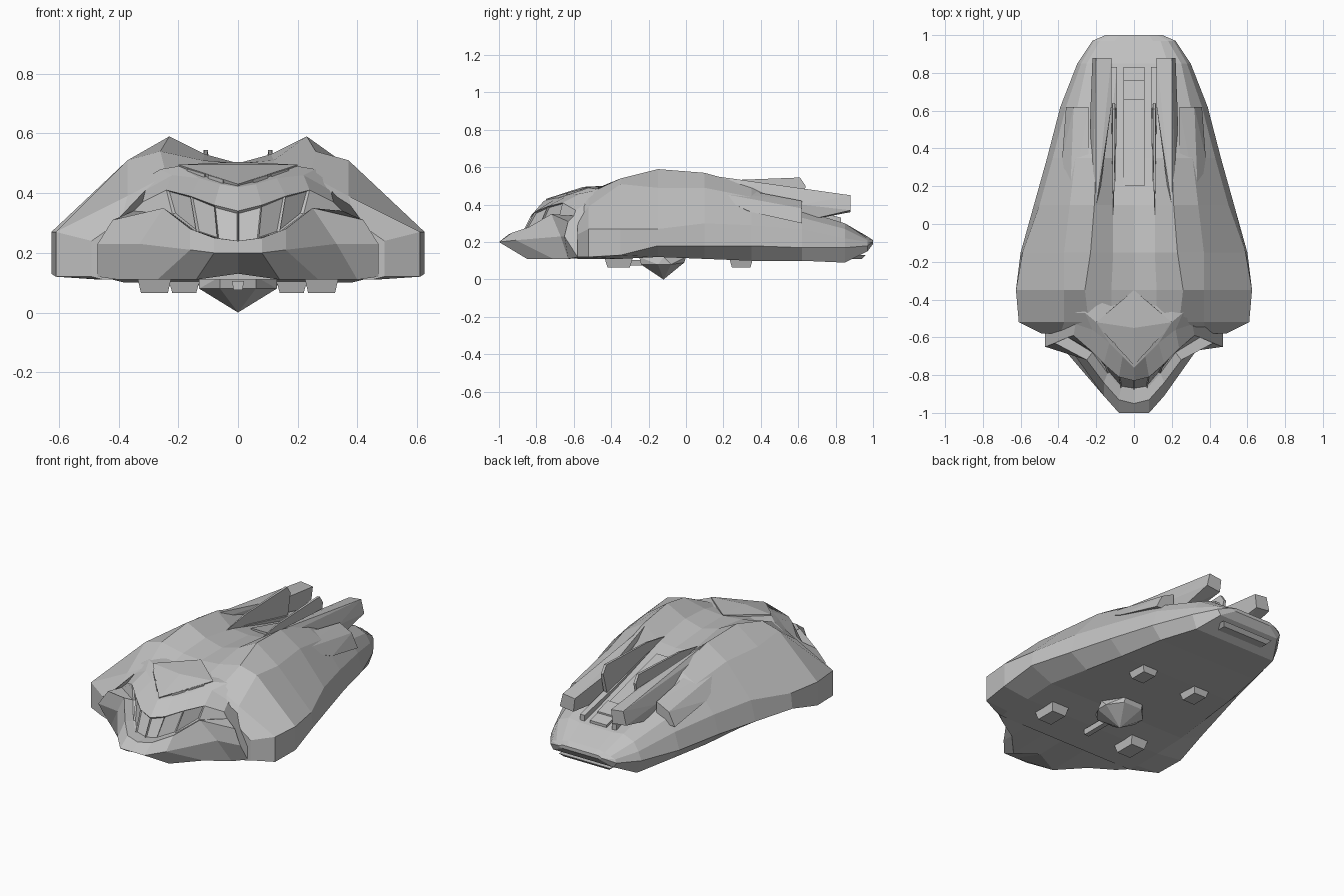
import bpy
import bmesh
from mathutils import Vector

default_cube = bpy.data.objects.get("Cube")
if default_cube:
    bpy.data.objects.remove(default_cube, do_unlink=True)

# One plain grey hull material
GREY = (0.53, 0.53, 0.53, 1.0)
hull_grey = bpy.data.materials.new("hull_grey")
hull_grey.use_nodes = True
hull_grey.diffuse_color = GREY
for node in hull_grey.node_tree.nodes:
    if node.type == "BSDF_PRINCIPLED":
        node.inputs["Base Color"].default_value = GREY
        node.inputs["Roughness"].default_value = 0.8


def finish(name, bm):
    """Turn a bmesh into a flat shaded object."""
    bmesh.ops.recalc_face_normals(bm, faces=bm.faces[:])
    mesh = bpy.data.meshes.new(name)
    bm.to_mesh(mesh)
    bm.free()
    mesh.materials.append(hull_grey)
    obj = bpy.data.objects.new(name, mesh)
    bpy.context.collection.objects.link(obj)
    return obj


def point(x, y, z):
    """Coordinates are given in hundredths of a unit."""
    return Vector((x, y, z)) / 100


def solid(name, points, mirror=True):
    """Convex faceted part, optionally repeated on the other side."""
    bm = bmesh.new()
    verts = [bm.verts.new(point(*p)) for p in points]
    result = bmesh.ops.convex_hull(bm, input=verts)
    loose = {v for v in result["geom_interior"] + result["geom_unused"]
             if isinstance(v, bmesh.types.BMVert) and not v.link_faces}
    bmesh.ops.delete(bm, geom=list(loose), context="VERTS")
    obj = finish(name, bm)
    if mirror:
        obj.modifiers.new("Mirror", "MIRROR")
    return obj


def block(name, x, y, z_bottom, z_top, size_bottom, size_top, mirror=True):
    """Tapered block from two half-size rectangles."""
    corners = []
    for z, (half_x, half_y) in ((z_bottom, size_bottom), (z_top, size_top)):
        for side in (-1, 1):
            for end in (-1, 1):
                corners.append((x + side * half_x, y + end * half_y, z))
    return solid(name, corners, mirror)


def bridge(bm, row_a, row_b, closed):
    """Quads between two rows of vertices."""
    count = len(row_a)
    faces = []
    for i in range(count if closed else count - 1):
        j = (i + 1) % count
        faces.append(bm.faces.new((row_a[i], row_a[j], row_b[j], row_b[i])))
    return faces


# Main shell: half sections from spine to keel, lofted from front to back
# station: spine height, then channel, ridge, shoulder, flank, chine, belly
shell_sections = {
    -58: (42, (12, 43), (24, 41), (39, 31), (49, 24), (49, 12), (45, 11)),
    -52: (46, (12, 47), (24, 46), (37, 39), (61, 27), (61, 12), (46, 11)),
    -35: (50, (12, 51), (26, 54), (37, 51), (62.5, 27), (62.5, 13), (46, 11)),
    -15: (50, (11, 53), (23, 59), (37, 49), (59, 27), (60, 18), (46, 12)),
    10: (48, (11, 49), (21, 57), (34, 49), (50, 30), (53, 18), (42, 11)),
    35: (42, (11, 42), (20, 50), (31, 44), (43, 29), (46, 18), (38, 10)),
    62: (35, (11, 35), (20, 37), (30, 33), (36, 27), (39, 17), (33, 10)),
    85: (29, (11, 29), (18, 30), (25, 27), (28, 22), (30, 17), (27, 9)),
    97: (23, (10, 23), (14, 22), (18, 21), (21, 20), (22, 18), (20, 15)),
    100: (21, (8, 21), (10, 21), (12, 21), (14, 20), (15, 20), (12, 19)),
}
bm = bmesh.new()
rings = []
for y, (spine, *side) in shell_sections.items():
    keel = side[-1][1]
    ring = [(0, y, spine)] + [(x, y, z) for x, z in side] + [(0, y, keel)]
    ring += [(-x, y, z) for x, z in reversed(side)]
    rings.append([bm.verts.new(point(*p)) for p in ring])
for ring_a, ring_b in zip(rings, rings[1:]):
    bridge(bm, ring_a, ring_b, True)
bm.faces.new(rings[0])
bm.faces.new(rings[-1])
finish("main_shell", bm)

# Head: half contours stacked from belly to hood, then closed inside the shell
head_contours = [
    [(0, -79, 13), (14, -85, 11), (27, -71, 11), (40, -63, 11), (47, -58, 12)],
    [(0, -100, 20), (8, -100, 20), (16, -91, 21), (33, -67, 23), (47, -65, 23)],
    [(0, -95, 24), (8, -93, 25), (16, -84, 28), (25, -72, 35), (42, -63, 31)],
    [(0, -88, 24), (7, -87, 25), (14, -79, 27), (22, -68, 33), (35, -60, 34)],
    [(0, -83, 34), (8, -81, 36), (16, -74, 39), (24, -66, 41), (32, -59, 37)],
    [(0, -76, 42), (6, -70, 43), (13, -63, 45), (22, -56, 46), (31, -53, 41)],
    [(0, -55, 48), (10, -53, 49), (20, -52, 49), (26, -47, 48), (31, -47, 45)],
]
hood_top, belly = head_contours[-1], head_contours[0]
head_contours.append([(x, -36, z) for x, y, z in hood_top])
head_contours.append([(x, -45, z + 1) for x, y, z in belly])
SILL = 3
bm = bmesh.new()
rows = []
for half in head_contours:
    full = [(-x, y, z) for x, y, z in reversed(half[1:])] + half
    rows.append([bm.verts.new(point(*p)) for p in full])
panes = []
for i, row in enumerate(rows):
    faces = bridge(bm, row, rows[(i + 1) % len(rows)], False)
    if i == SILL:
        panes = faces[1:-1]
for end in (0, -1):
    bm.faces.new([row[end] for row in rows])
bmesh.ops.recalc_face_normals(bm, faces=bm.faces[:])
# Recessed window panes
bmesh.ops.inset_individual(bm, faces=panes, thickness=0.006, depth=-0.01)
finish("head", bm)

# Raised diamond hood with slanted slots
solid("hood_plate", [(0, -35, 50.5), (20, -52, 49.5), (0, -55, 49.5),
                     (0, -75, 43), (0, -74, 41), (19, -51, 46), (0, -38, 46)])
for start, end in ((0.25, 0.5), (0.56, 0.85)):
    a = Vector((0, -75, 43)).lerp(Vector((20, -53, 49)), start)
    b = Vector((0, -75, 43)).lerp(Vector((20, -53, 49)), end)
    inward = Vector((-2, 3, 1))
    drop = Vector((0, 0, -1.5))
    solid("hood_slot", [a, b, a + inward, b + inward, a + drop, b + drop])

# Long outer prongs running back past the shell
solid("outer_prong", [(23, -20, 56), (20, 10, 56), (12, 62, 47), (20, 62, 47.5),
                      (23, 62, 40), (22, 62, 31), (13, 62, 33), (12, 88, 44),
                      (20, 88, 45), (22, 88, 37), (13, 88, 36)])

# Thin inner fins beside the central channel
solid("inner_fin", [(11, 0, 49), (10.3, 22, 53), (11.3, 22, 53), (10, 61, 54.5),
                    (11.5, 61, 54.5), (10, 64, 50), (11.5, 64, 50),
                    (9.5, 60, 34), (12, 60, 34)])
solid("channel_rail", [(9, 55, 39), (12, 55, 40), (9, 83, 33), (12, 83, 33),
                       (9, 83, 27), (12, 83, 27), (10, 20, 47)])

# Stepped ramp in the central channel
for y_start, y_end, lift in ((20, 66, 1), (66, 76, 2.4), (76, 83, 1.5)):
    corners = []
    for y in (y_start, y_end):
        height = 42 - (y - 35) * 0.26
        for x in (-5.5, 5.5):
            corners += [(x, y, height + lift), (x, y, height - 6)]
    solid("channel_ramp", corners, mirror=False)

# Shoulder slabs ending in a step
solid("shoulder_slab", [(24, 0, 54), (34, 8, 48), (24, 62, 42), (32, 62, 38),
                        (36, 62, 30), (24, 62, 31), (38, 35, 36), (28, 10, 44)])

# Exhaust lips under the tail
block("tail_lip", 0, 89, 11, 13, (15, 5), (17, 7), mirror=False)
block("tail_vent", 0, 90, 14, 17, (18, 4), (19, 5), mirror=False)

# Landing pads
block("front_pad", 28, -36, 6.5, 13, (4.5, 6), (6, 8))
block("rear_pad", 18, 29.5, 6.5, 12, (4, 5), (5.5, 6.5))

# Belly turret with a short barrel
solid("belly_turret", [(0, -12, 0), (6, -1, 9), (13, -8, 8), (13, -15, 8),
                       (6, -24, 8), (13, -12, 12), (6, 0, 12), (6, -25, 12),
                       (-6, -1, 9), (-13, -8, 8), (-13, -15, 8), (-6, -24, 8),
                       (-13, -12, 12), (-6, 0, 12), (-6, -25, 12)], mirror=False)
block("turret_barrel", 0, -31, 7.5, 10.5, (1.5, 9), (2, 9), mirror=False)
